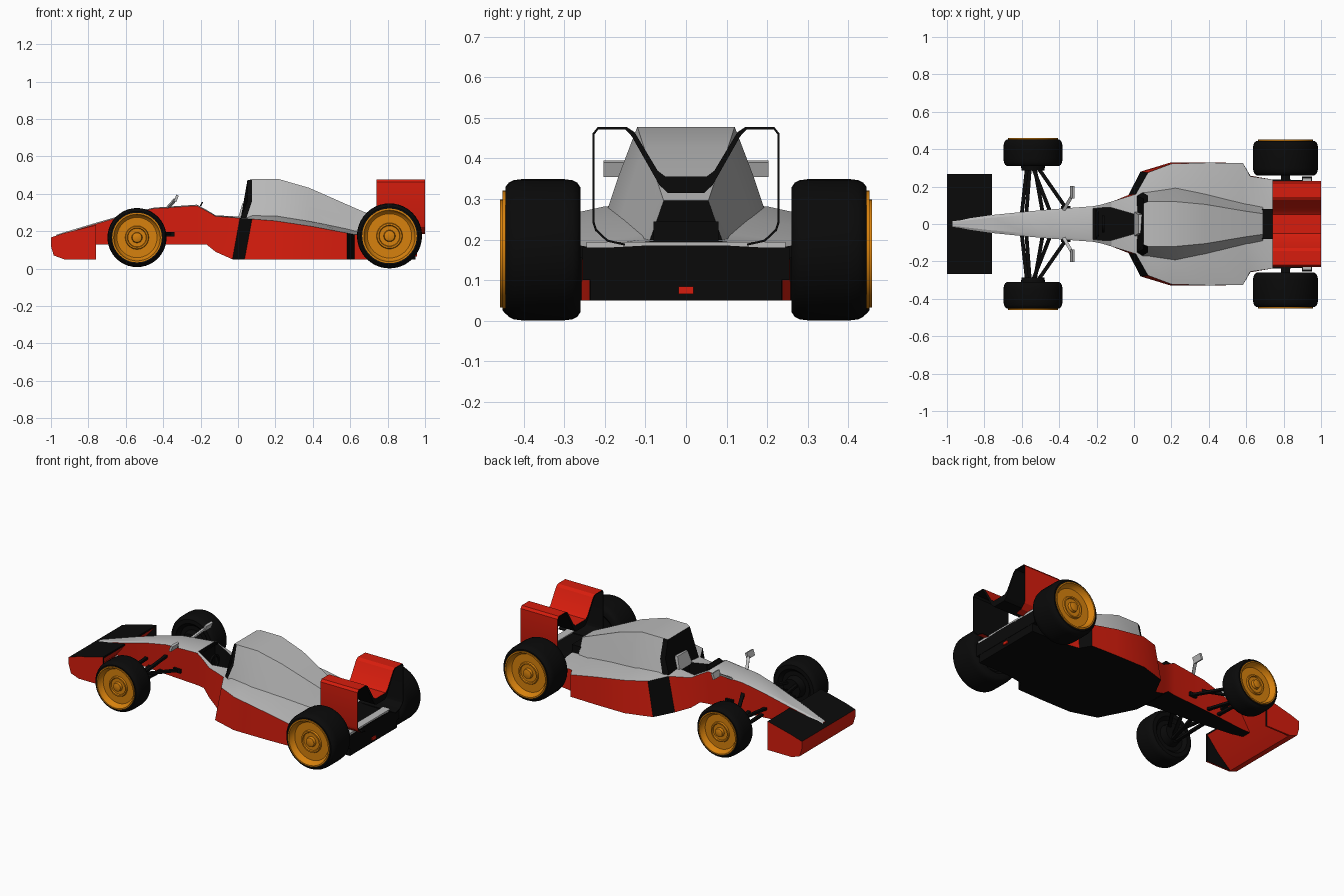
import bpy, bmesh, math
from mathutils import Vector

if "Cube" in bpy.data.objects:
    bpy.data.objects.remove(bpy.data.objects["Cube"])


def mat(name, c):
    m = bpy.data.materials.new(name)
    m.diffuse_color = (*c, 1)
    m.use_nodes = True
    m.node_tree.nodes["Principled BSDF"].inputs["Base Color"].default_value = m.diffuse_color
    return m


RED = mat("red", (0.68, 0.012, 0.004))
BLACK = mat("black", (0.003, 0.003, 0.003))
GOLD = mat("gold", (0.68, 0.22, 0.004))
GREY = mat("grey", (0.5, 0.5, 0.5))
MATS = [GREY, RED, BLACK, GOLD]
G, R, B, A = range(4)


def make(name, verts, faces, idx, smooth=None, edit=None):
    """Mesh object with one material index per face."""
    bm = bmesh.new()
    vs = [bm.verts.new(v) for v in verts]
    for f, i in zip(faces, idx):
        bm.faces.new([vs[k] for k in f]).material_index = i
    if edit:
        edit(bm)
    bmesh.ops.remove_doubles(bm, verts=bm.verts, dist=1e-5)
    bmesh.ops.recalc_face_normals(bm, faces=bm.faces)
    me = bpy.data.meshes.new(name)
    bm.to_mesh(me)
    bm.free()
    for m in MATS:
        me.materials.append(m)
    ob = bpy.data.objects.new(name, me)
    bpy.context.collection.objects.link(ob)
    if smooth:
        bpy.ops.object.select_all(action='DESELECT')
        ob.select_set(True)
        bpy.context.view_layer.objects.active = ob
        bpy.ops.object.shade_smooth_by_angle(angle=math.radians(smooth))
    return ob


def loft(name, sections, color, caps, edit=None):
    """Sections: (x, top shear, y0,z0, y1,z1, ...) half outlines, mirrored in y."""
    verts, faces, idx = [], [], []
    m = len(sections[0]) - 2
    for s in sections:
        half = [(s[0] + (s[1] if k else 0), y, z)
                for k, (y, z) in enumerate(zip(s[2::2], s[3::2]))]
        verts += half + [(x, -y, z) for x, y, z in reversed(half)]
    for j in range(len(sections) - 1):
        for i in range(m):
            k = (i + 1) % m
            faces.append((j * m + i, j * m + k, j * m + m + k, j * m + m + i))
            idx.append(color(j, -1 if i == m - 1 else min(i, m - 2 - i)))
    faces += [tuple(range(m)), tuple(range(len(verts) - m, len(verts)))]
    return make(name, verts, faces, idx + list(caps), 20, edit)


def prism(name, loop, place, lo, hi, edge_cols, caps):
    """Closed outline extruded from lo to hi, one colour per edge."""
    n = len(loop)
    verts = [place(a, b, t) for t in (lo, hi) for a, b in loop]
    faces = [(i, (i + 1) % n, n + (i + 1) % n, n + i) for i in range(n)]
    faces += [tuple(range(n)), tuple(range(n, 2 * n))]
    return make(name, verts, faces, list(edge_cols) + list(caps), 25)


def lathe(name, profile, x, z, side, col, seg=40):
    verts, faces = [], []
    for i in range(seg):
        a = 2 * math.pi * i / seg
        verts += [(x + r * math.cos(a), side * y, z + r * math.sin(a)) for r, y in profile]
    n = len(profile)
    for i in range(seg):
        for k in range(n - 1):
            j = (i + 1) % seg
            faces.append((i * n + k, i * n + k + 1, j * n + k + 1, j * n + k))
    return make(name, verts, faces, [col] * len(faces), 35)


def box(name, c, s, col):
    v = [(a * s[0] / 2, b * s[1] / 2, d * s[2] / 2)
         for a in (-1, 1) for b in (-1, 1) for d in (-1, 1)]
    f = [(0, 1, 3, 2), (4, 5, 7, 6), (0, 1, 5, 4), (2, 3, 7, 6), (0, 2, 6, 4), (1, 3, 7, 5)]
    ob = make(name, v, f, [col] * 6)
    ob.location = c
    return ob


def rod(name, p, q, w, h, col):
    """Flat bar between two points."""
    p, q = Vector(p), Vector(q)
    ob = box(name, (p + q) / 2, (w, (q - p).length, h), col)
    ob.rotation_mode = 'QUATERNION'
    ob.rotation_quaternion = (q - p).to_track_quat('Y', 'Z')
    return ob


# Main body: nose, cockpit, sidepods and rear deck
body = [
    (-.97, 0, .012, .15, .018, .175, .010, .182),
    (-.76, 0, .040, .13, .048, .238, .034, .245),
    (-.58, 0, .060, .13, .066, .291, .048, .297),
    (-.45, 0, .072, .13, .078, .321, .060, .326),
    (-.22, 0, .090, .13, .095, .336, .082, .342),
    (-.17, 0, .100, .13, .105, .309, .087, .315),
    (-.12, 0, .118, .09, .120, .280, .087, .285),
    (-.03, .04, .155, .05, .160, .270, .050, .278),
    (.035, .04, .280, .05, .275, .265, .170, .283),
    (.20, 0, .330, .05, .322, .255, .200, .282),
    (.40, 0, .330, .05, .328, .225, .170, .250),
    (.583, 0, .325, .05, .325, .190, .115, .212),
    (.622, 0, .258, .05, .255, .182, .100, .202),
    (.74, 0, .238, .05, .238, .180, .090, .196),
    (.95, 0, .235, .05, .235, .178, .090, .186),
]


def body_color(j, strip):
    if strip == -1 or j == 13:
        return B
    if strip == 0:
        return B if j in (7, 11) else R
    return B if strip == 2 and 4 <= j <= 6 else G


def dig_cockpit(bm):
    top = [f for f in bm.faces if f.material_index == B and f.calc_center_median().x < .02
           and f.calc_center_median().z > .26 and abs(f.calc_center_median().y) < .02]
    rim = bmesh.ops.inset_region(bm, faces=top, thickness=.008, use_even_offset=True)
    for f in rim['faces']:
        f.material_index = B
    for v in {v for f in top for v in f.verts}:
        v.co.z = .17


loft("body", body, body_color, (R, B), dig_cockpit)

# Engine cover with dark front band
cover = [
    (.015, .035, .150, .27, .135, .36, .110, .472),
    (.045, .030, .170, .27, .152, .36, .120, .478),
    (.22, 0, .195, .27, .165, .36, .120, .478),
    (.38, 0, .165, .235, .140, .32, .105, .432),
    (.60, 0, .110, .195, .092, .25, .068, .335),
    (.69, 0, .094, .185, .078, .23, .055, .296),
]
loft("engine_cover", cover, lambda j, s: B if j == 0 and s < 2 else G, (B, B))
prism("headrest", [(-.065, .27), (.065, .27), (.05, .35), (-.05, .35)],
      lambda y, z, t: (t + (z - .27) * .3, y, z), 0, .04, [G] * 4, (G, G))
box("gearbox", (.715, 0, .215), (.06, .16, .06), B)

# Rear crossmember with light top strip and tail light
box("rear_beam", (.925, 0, .14), (.054, .51, .08), B)
box("rear_strip", (.925, 0, .187), (.05, .49, .014), G)
box("tail_light", (.952, 0, .075), (.012, .036, .018), R)

# Cockpit fittings
prism("windscreen", [(-.08, .335), (.08, .335), (.06, .355), (-.06, .355)],
      lambda y, z, t: (t + (z - .335) * .5, y, z), -.205, -.197, [B] * 4, (B, B))
ring = [(.034, -.006), (.046, -.006), (.046, .006), (.034, .006), (.034, -.006)]
wheel = lathe("steering_wheel", ring, 0, 0, 1, B, 20)
wheel.location = (-.165, 0, .26)
wheel.rotation_euler = (0, 0, math.pi / 2)

# Front wing: dark top, red lip and underside, with endplates
wing = [(-.76, .232), (-.94, .187), (-1, .167), (-1, .12), (-.985, .07), (-.93, .05),
        (-.84, .13), (-.76, .222)]
prism("front_wing", wing, lambda x, z, t: (x, t, z), -.26, .26, [B, B] + [R] * 5 + [B], (R, R))
plate = wing[:6] + [(-.76, .05)]
for s in (-1, 1):
    prism("front_endplate", plate, lambda x, z, t: (x, s * t, z), .257, .268,
          [B, B] + [R] * 4 + [B], (B, R))

# Rear wing: one folded sheet, red outside and dark inside
outer = [(.15, .185), (.195, .195), (.224, .222), (.23, .24), (.23, .462), (.218, .477),
         (.145, .477), (.127, .465), (.07, .37), (.05, .355)]
inner = [(.15, .190), (.193, .200), (.220, .226), (.225, .242), (.225, .460), (.216, .472),
         (.150, .472), (.134, .455), (.066, .335), (.045, .315)]


def both_sides(pts):
    return pts + [(-y, z) for y, z in reversed(pts)]


sheet = both_sides(outer) + both_sides(inner)[::-1]
no = 2 * len(outer)
prism("rear_wing", sheet, lambda y, z, t: (t, y, z), .74, 1.0,
      [R] * (no - 1) + [B] * (no + 1), (B, B))


# Wheels: tyre plus stepped gold rim
def wheel_set(label, x, z, r, yi, yo, side):
    lathe(label + "_tyre", [(0, yi + .02), (.6 * r, yi + .02), (.72 * r, yi), (.88 * r, yi),
          (.95 * r, yi + .008), (.985 * r, yi + .02), (r, yi + .04), (r, yo - .04),
          (.985 * r, yo - .02), (.95 * r, yo - .008), (.89 * r, yo), (.83 * r, yo),
          (.83 * r, yo - .055), (0, yo - .055)], x, z, side, B)
    lathe(label + "_rim", [(0, yo - .05), (.84 * r, yo - .05), (.84 * r, yo + .007),
          (.79 * r, yo + .007), (.74 * r, yo - .018), (.68 * r, yo - .026), (.40 * r, yo - .026),
          (.38 * r, yo - .016), (.33 * r, yo - .016), (.31 * r, yo - .024), (.18 * r, yo - .024),
          (.16 * r, yo - .008), (.08 * r, yo - .004), (0, yo - .004)], x, z, side, A)


for s in (-1, 1):
    wheel_set("front_wheel", -.54, .166, .158, .31, .452, s)
    wheel_set("rear_wheel", .81, .175, .174, .26, .445, s)
    # Front suspension arms and hub
    for (x0, y0, z0), (x1, z1) in (
            ((-.60, .055, .19), (-.57, .20)), ((-.575, .06, .145), (-.555, .12)),
            ((-.49, .07, .145), (-.535, .12)), ((-.36, .08, .185), (-.53, .20)),
            ((-.45, .07, .25), (-.55, .13))):
        rod("suspension_arm", (x0, s * y0, z0), (x1, s * .325, z1), .02, .014, B)
    lathe("front_hub", [(0, .285), (.06, .285), (.07, .34), (0, .34)], -.54, .166, s, B, 24)
    box("arm_mount", (-.365, s * .085, .185), (.05, .02, .024), B)
    # Rear axle
    rod("rear_axle", (.81, s * .2, .16), (.81, s * .29, .175), .05, .03, B)
    # Mirrors
    rod("mirror_stem", (-.375, s * .075, .325), (-.335, s * .145, .37), .018, .01, G)
    head = box("mirror", (-.33, s * .17, .375), (.014, .066, .038), G)
    head.rotation_euler = (0, math.radians(20), 0)
